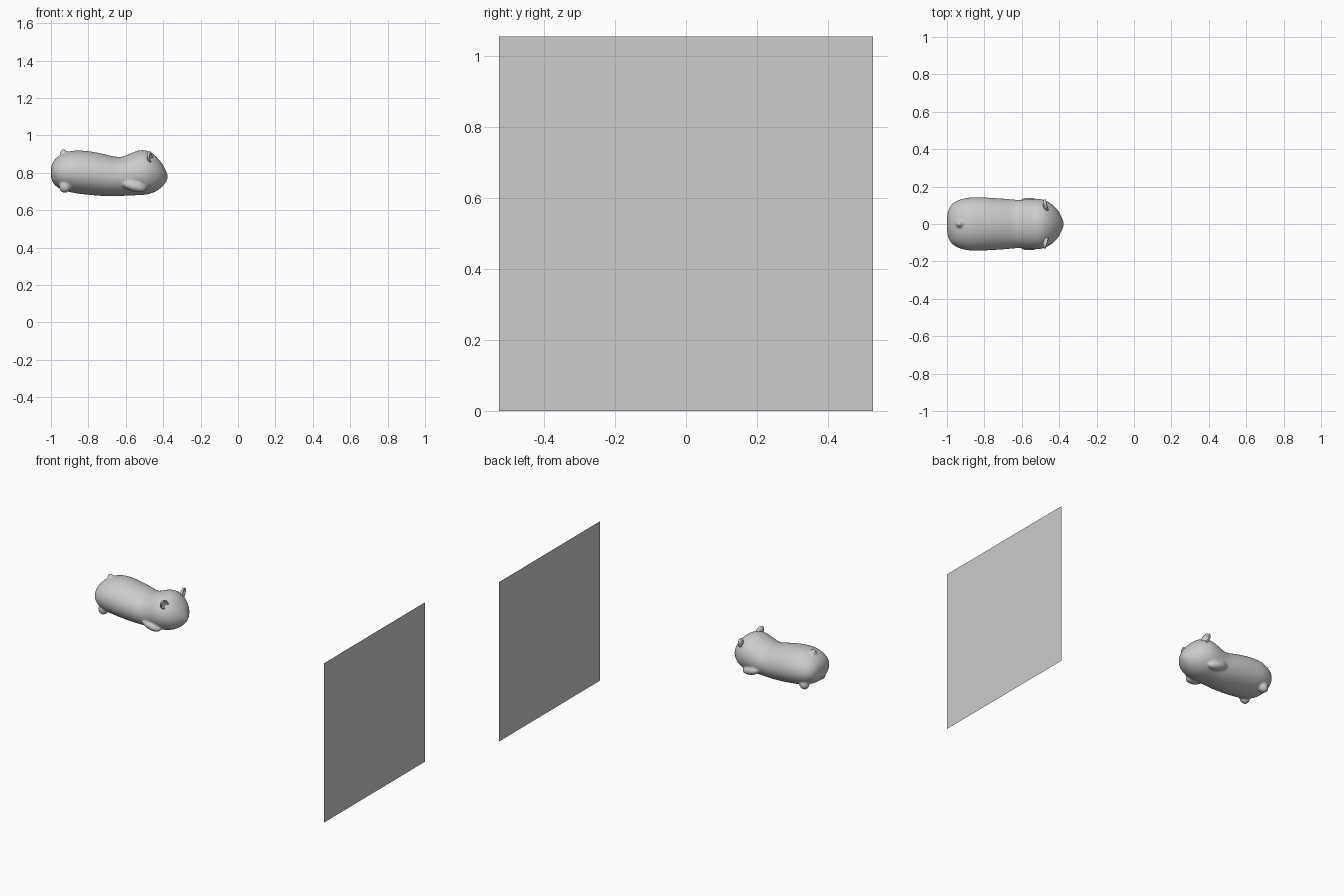
import bpy, bmesh, math
from mathutils import Matrix, Vector, Euler

if "Cube" in bpy.data.objects:
    bpy.data.objects.remove(bpy.data.objects["Cube"])


def to_object(name, bm):
    bmesh.ops.recalc_face_normals(bm, faces=bm.faces)
    for f in bm.faces:
        f.smooth = True
    me = bpy.data.meshes.new(name)
    bm.to_mesh(me)
    bm.free()
    ob = bpy.data.objects.new(name, me)
    bpy.context.collection.objects.link(ob)
    return ob


def ellipsoid(bm, centre, radii, rot=(0, 0, 0)):
    m = (Matrix.Translation(centre) @ Euler([math.radians(a) for a in rot]).to_matrix().to_4x4()
         @ Matrix.Diagonal((*radii, 1)))
    return bmesh.ops.create_uvsphere(bm, u_segments=20, v_segments=12, radius=1, matrix=m)["verts"]


# Torso and head: rings of (x, top z, bottom z, half width) from rump to nose
sections = [
    (-0.998, .84, .765, .06), (-0.985, .87, .735, .10), (-0.95, .90, .71, .127),
    (-0.90, .918, .695, .142), (-0.85, .924, .686, .146), (-0.75, .911, .676, .141),
    (-0.68, .892, .673, .136), (-0.63, .882, .675, .130), (-0.59, .898, .677, .131),
    (-0.54, .921, .679, .137), (-0.50, .926, .680, .137), (-0.46, .911, .688, .124),
    (-0.42, .872, .710, .094), (-0.395, .835, .735, .058), (-0.38, .80, .758, .022)]
N = 24
bm = bmesh.new()
rings = []
for x, top, bot, hw in sections:
    zc, hh = (top + bot) / 2, (top - bot) / 2
    rings.append([bm.verts.new((x, hw * math.cos(2 * math.pi * i / N),
                                zc + hh * math.sin(2 * math.pi * i / N))) for i in range(N)])
for a, b in zip(rings, rings[1:]):
    for i in range(N):
        j = (i + 1) % N
        bm.faces.new((a[i], a[j], b[j], b[i]))
for ring, tip in ((rings[0], (-1.002, 0, .80)), (rings[-1], (-0.373, 0, .777))):
    p = bm.verts.new(tip)
    for i in range(N):
        bm.faces.new((ring[i], ring[(i + 1) % N], p))

# Tail, hind feet and front paws, blended into the body
ellipsoid(bm, (-0.93, 0, .902), (.020, .020, .026), (0, -25, 0))
for s in (-1, 1):
    ellipsoid(bm, (-0.925, s * .085, .727), (.032, .030, .034), (0, 20, 0))
    ellipsoid(bm, (-0.555, s * .108, .728), (.068, .034, .028), (0, 15, s * -4))
body = to_object("animal_body", bm)
sub = body.modifiers.new("subdivide", 'SUBSURF')
sub.levels = sub.render_levels = 1
rem = body.modifiers.new("merge", 'REMESH')
rem.mode = 'VOXEL'
rem.voxel_size = 0.006
rem.use_smooth_shade = True
smo = body.modifiers.new("blend", 'SMOOTH')
smo.factor = 0.5
smo.iterations = 8

# Ears: small discs with a hollow pressed into the front
for side, s in (("left", 1), ("right", -1)):
    bm = bmesh.new()
    for v in ellipsoid(bm, (0, 0, 0), (.016, .027, .036)):
        r = math.hypot(v.co.y / .027, v.co.z / .036)
        if v.co.x > 0 and r < .9:
            v.co.x -= .022 * (1 - (r / .9) ** 2)
    bm.transform(Matrix.Translation((-0.470, s * .100, .884))
                 @ Matrix.Rotation(math.radians(s * 15), 4, 'Z')
                 @ Matrix.Rotation(math.radians(s * -48), 4, 'X'))
    to_object(side + "_ear", bm)

# Upright flat panel
bm = bmesh.new()
bm.faces.new([bm.verts.new((1, y, z)) for y, z in
              ((-.527, 0), (.527, 0), (.527, 1.054), (-.527, 1.054))])
to_object("flat_panel", bm)
